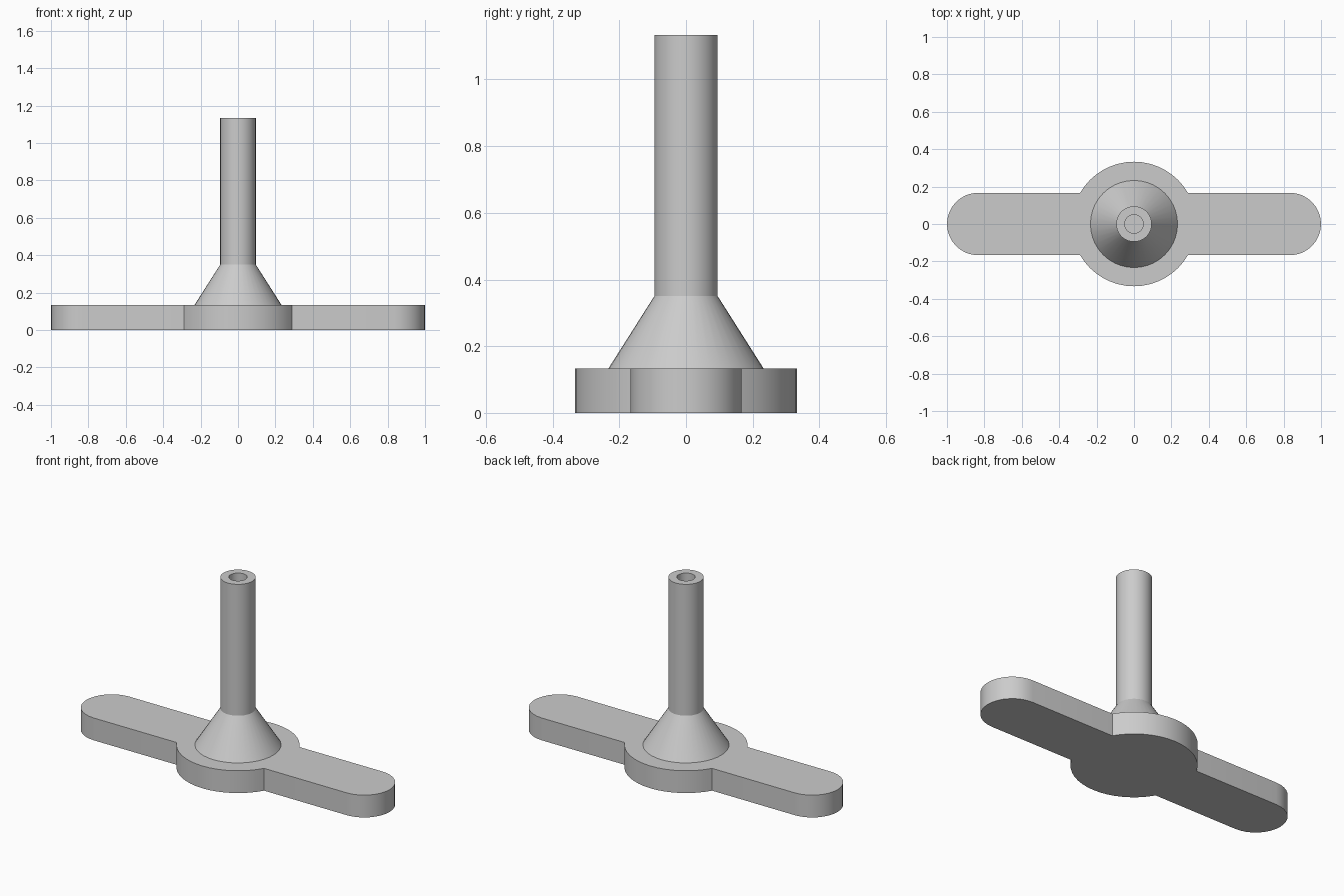
import bpy
import bmesh
from math import cos, sin, radians, tau

cube = bpy.data.objects.get("Cube")
if cube:
    bpy.data.objects.remove(cube, do_unlink=True)

BASE_H = 0.133
ARM_R = 0.167
HUB_R = 0.333
SEGMENTS = 40

grey = bpy.data.materials.new("light grey")
grey.use_nodes = True
grey.diffuse_color = (0.6, 0.6, 0.6, 1)
grey.node_tree.nodes["Principled BSDF"].inputs["Base Color"].default_value = (0.6, 0.6, 0.6, 1)


def finish(bm, name):
    """Turn a bmesh into a shaded, coloured object."""
    bmesh.ops.recalc_face_normals(bm, faces=bm.faces)
    mesh = bpy.data.meshes.new(name)
    bm.to_mesh(mesh)
    bm.free()
    mesh.materials.append(grey)
    obj = bpy.data.objects.new(name, mesh)
    bpy.context.collection.objects.link(obj)
    bpy.ops.object.select_all(action="DESELECT")
    obj.select_set(True)
    bpy.context.view_layer.objects.active = obj
    bpy.ops.object.shade_smooth_by_angle(angle=radians(30))
    return obj


def arc(cx, radius, start, end, steps):
    """Points along an arc centred on the x axis, angles in degrees."""
    angles = [radians(start + (end - start) * i / steps) for i in range(steps + 1)]
    return [(cx + radius * cos(a), radius * sin(a)) for a in angles]


# Base plate: round hub with two round-ended arms
end_x = 1 - ARM_R
outline = (arc(end_x, ARM_R, -90, 90, 16) + arc(0, HUB_R, 30, 150, 16)
           + arc(-end_x, ARM_R, 90, 270, 16) + arc(0, HUB_R, 210, 330, 16))
bm = bmesh.new()
plate = bm.faces.new([bm.verts.new((x, y, 0)) for x, y in outline])
extruded = bmesh.ops.extrude_face_region(bm, geom=[plate], use_keep_orig=True)
top_verts = [v for v in extruded["geom"] if isinstance(v, bmesh.types.BMVert)]
bmesh.ops.translate(bm, verts=top_verts, vec=(0, 0, BASE_H))
finish(bm, "base_plate")

# Stem: conical foot, straight shaft and blind bore, turned around z
profile = [(0, 0.12), (0.233, 0.12), (0.233, BASE_H), (0.095, 0.35),
           (0.095, 1.133), (0.05, 1.133), (0.05, BASE_H), (0, BASE_H)]
bm = bmesh.new()
points = [bm.verts.new((r, 0, z)) for r, z in profile]
edges = [bm.edges.new(pair) for pair in zip(points, points[1:])]
bmesh.ops.spin(bm, geom=points + edges, cent=(0, 0, 0), axis=(0, 0, 1),
               angle=tau, steps=SEGMENTS, use_duplicate=False)
bmesh.ops.remove_doubles(bm, verts=bm.verts, dist=0.0005)
finish(bm, "hollow_stem")
